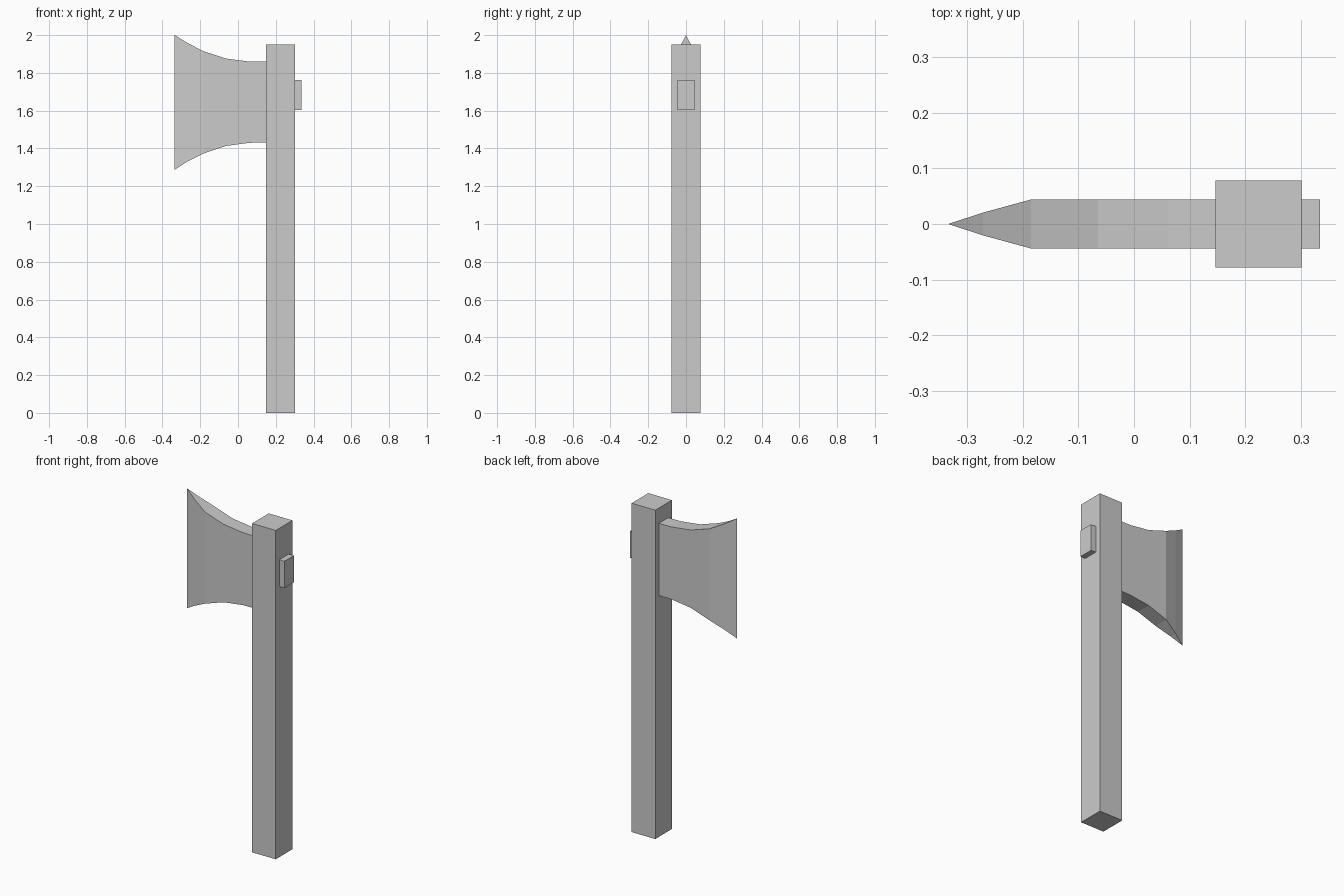
import bpy, bmesh

if "Cube" in bpy.data.objects:
    bpy.data.objects.remove(bpy.data.objects["Cube"])


def box(name, lo, hi):
    size = [b - a for a, b in zip(lo, hi)]
    mid = [(a + b) / 2 for a, b in zip(lo, hi)]
    bm = bmesh.new()
    bmesh.ops.create_cube(bm, size=1)
    bmesh.ops.scale(bm, vec=size, verts=bm.verts)
    bmesh.ops.translate(bm, vec=mid, verts=bm.verts)
    return finish(name, bm)


def finish(name, bm):
    bmesh.ops.remove_doubles(bm, verts=bm.verts, dist=1e-5)
    bmesh.ops.recalc_face_normals(bm, faces=bm.faces)
    mesh = bpy.data.meshes.new(name)
    bm.to_mesh(mesh)
    bm.free()
    obj = bpy.data.objects.new(name, mesh)
    bpy.context.collection.objects.link(obj)
    return obj


# Square handle and the small block on its back
box("handle", (0.147, -0.078, 0), (0.302, 0.078, 1.95))
box("back_block", (0.297, -0.044, 1.604), (0.335, 0.044, 1.763))

# Blade lofted through rectangular sections: x, half thickness, bottom, top
sections = [
    (-0.335, 0.0, 1.288, 2.0),
    (-0.272, 0.0205, 1.328, 1.961),
    (-0.186, 0.044, 1.372, 1.916),
    (-0.065, 0.044, 1.413, 1.876),
    (0.06, 0.044, 1.43, 1.86),
    (0.152, 0.044, 1.431, 1.859),
]
bm = bmesh.new()
rings = []
for i, (x, t, lo, hi) in enumerate(sections):
    if i == 0:
        # Sharp cutting edge: both sides share two vertices
        a, b = bm.verts.new((x, 0, lo)), bm.verts.new((x, 0, hi))
        rings.append([a, a, b, b])
    else:
        rings.append([bm.verts.new((x, y, z)) for y, z in
                      ((-t, lo), (t, lo), (t, hi), (-t, hi))])
for r, s in zip(rings, rings[1:]):
    for k in range(4):
        n = (k + 1) % 4
        bm.faces.new(list(dict.fromkeys((r[k], r[n], s[n], s[k]))))
bm.faces.new(rings[-1])
finish("blade", bm)
